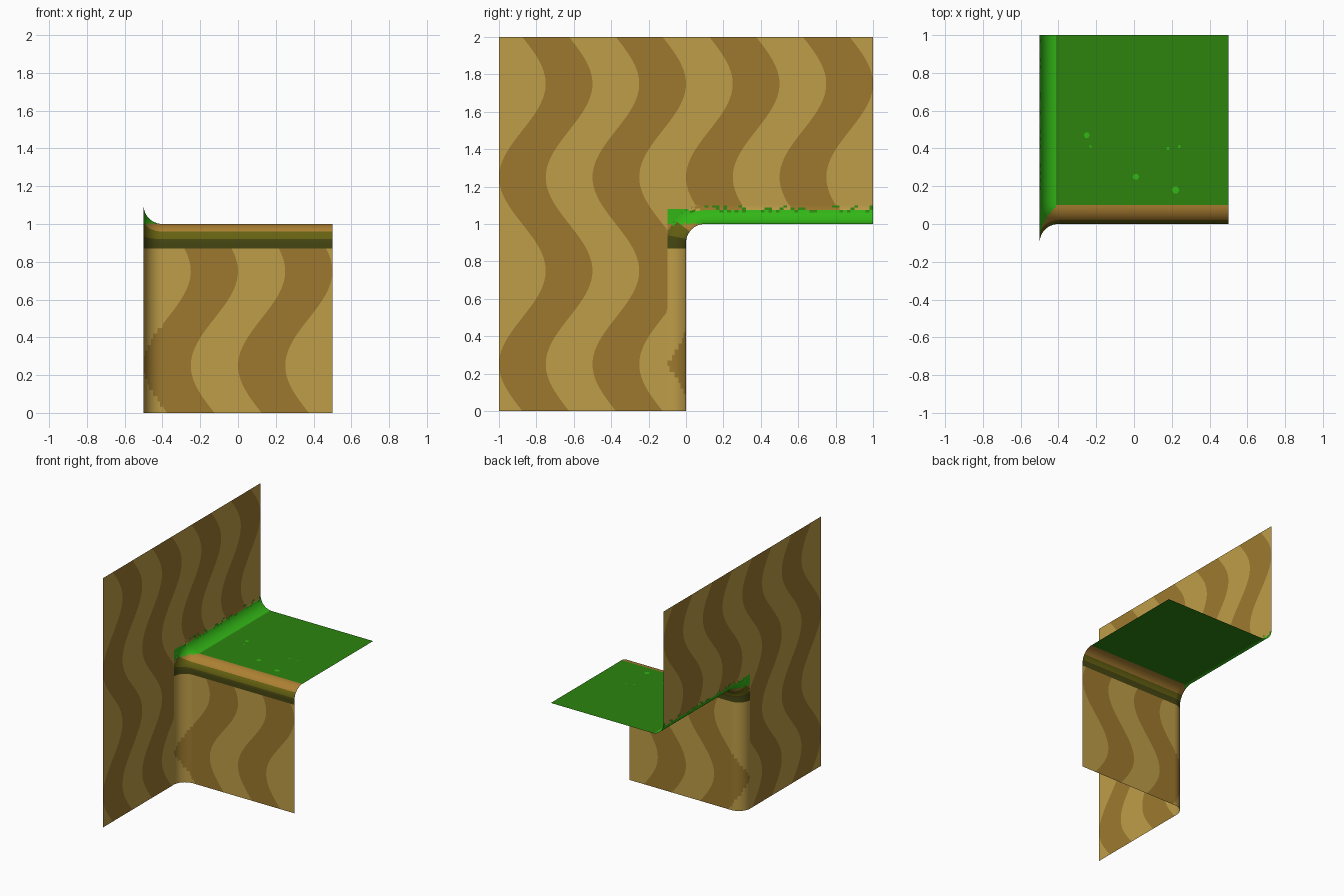
import bpy, bmesh, math, random
from mathutils import Vector

if "Cube" in bpy.data.objects:
    bpy.data.objects.remove(bpy.data.objects["Cube"])

random.seed(4)
R = 0.1  # radius of every rounded edge


def lin(c):
    c /= 255
    return c / 12.92 if c < 0.04045 else ((c + 0.055) / 1.055) ** 2.4


COLOURS = [("light_earth", (190, 157, 72)), ("dark_earth", (157, 121, 46)),
           ("grass", (45, 132, 15)), ("bright_grass", (50, 182, 22)),
           ("olive_moss", (102, 98, 18)), ("dark_moss", (70, 70, 18)),
           ("lip_earth", (172, 128, 50))]
MATS = []
for mat_name, rgb in COLOURS:
    m = bpy.data.materials.new(mat_name)
    m.diffuse_color = (*[lin(c) for c in rgb], 1)
    m.use_nodes = True
    m.node_tree.nodes["Principled BSDF"].inputs["Base Color"].default_value = m.diffuse_color
    MATS.append(m)
LIGHT, DARK, GRASS, BRIGHT, OLIVE, MOSS, LIP = range(7)


def finish(name, bm):
    bmesh.ops.remove_doubles(bm, verts=bm.verts, dist=1e-5)
    me = bpy.data.meshes.new(name)
    bm.to_mesh(me)
    bm.free()
    for m in MATS:
        me.materials.append(m)
    ob = bpy.data.objects.new(name, me)
    bpy.context.collection.objects.link(ob)
    return ob


def quad(bm, pts, mat):
    uniq = []
    for p in pts:
        if all((Vector(p) - Vector(q)).length > 1e-4 for q in uniq):
            uniq.append(p)
    if len(uniq) > 2:
        f = bm.faces.new([bm.verts.new(p) for p in uniq])
        f.material_index = mat


def edge_u(k, z):
    """Wavy border number k between earth stripes."""
    return -1.375 + 0.25 * k - 0.125 * math.sin(2 * math.pi * z)


def striped(bm, lo, hi, z0, z1, place):
    """Flat panel cut along the wavy stripe borders."""
    n = max(1, round((z1 - z0) * 40))
    for r in range(n):
        za, zb = z0 + (z1 - z0) * r / n, z0 + (z1 - z0) * (r + 1) / n
        for k in range(-1, 12):
            a, b, c, d = [min(max(u, lo), hi) for u in
                          (edge_u(k, za), edge_u(k + 1, za), edge_u(k + 1, zb), edge_u(k, zb))]
            if max(b - a, c - d) > 1e-4:
                quad(bm, [place(a, za), place(b, za), place(c, zb), place(d, zb)],
                     DARK if k % 2 == 0 else LIGHT)


# side wall: tall panel in front, upper panel behind, small corner piece by the lip
def on_wall(u, z):
    return (-0.5, u, z)


bm = bmesh.new()
striped(bm, -1, -R, 0, 1 + R, on_wall)
striped(bm, -1, 1, 1 + R, 2, on_wall)
for i in range(20):
    za, zb = 0.9 + 0.01 * i, 0.91 + 0.01 * i
    ya, yb = [R - math.sqrt(max(0, 4 * R * R - (z - 0.9) ** 2)) for z in (za, zb)]
    mat = OLIVE if za < 0.965 else LIP if za < 0.995 else BRIGHT if za < 1.075 else LIGHT
    quad(bm, [on_wall(-R, za), on_wall(ya, za), on_wall(yb, zb), on_wall(-R, zb)], mat)
finish("side_wall", bm)

# front cliff face with its dark moss line
bm = bmesh.new()
striped(bm, -0.4, 0.5, 0, 0.87, lambda u, z: (u, 0, z))
quad(bm, [(-0.4, 0, 0.87), (0.5, 0, 0.87), (0.5, 0, 0.9), (-0.4, 0, 0.9)], MOSS)
finish("front_cliff", bm)

# grass floor
bm = bmesh.new()
quad(bm, [(-0.4, R, 1), (0.5, R, 1), (0.5, 1, 1), (-0.4, 1, 1)], GRASS)
finish("grass_floor", bm)

# small bright tufts painted on the floor
bm = bmesh.new()
for x, y, r in [(-0.25, 0.47, 0.016), (-0.23, 0.41, 0.007), (0.01, 0.25, 0.018),
                (0.22, 0.18, 0.02), (0.18, 0.4, 0.009), (0.24, 0.41, 0.008)]:
    ring = [bm.verts.new((x + r * math.cos(i * math.pi / 3), y + r * math.sin(i * math.pi / 3), 1.002))
            for i in range(6)]
    bm.faces.new(ring).material_index = BRIGHT
finish("grass_spots", bm)

# rounded edges: concave fillet beside the wall swept up, over the lip and back
section = []  # (x, distance off the cliff surface)
for i in range(13):
    a = math.radians(7.5 * i)
    section.append((-0.4 - R * math.cos(a), R - R * math.sin(a)))
section.append((0.5, 0))
path = [("up", 0.87 * i / 29) for i in range(30)]
path += [("arc", math.radians(b)) for b in (0, 6, 11.5, 20, 28, 37, 46, 55, 64, 74, 82, 90)]
path += [("back", R + 0.9 * i / 45) for i in range(1, 46)]


def swept(step, sec):
    kind, t = step
    x, d = sec
    if kind == "up":
        return Vector((x, -d, t))
    if kind == "back":
        return Vector((x, t, 1 + d))
    return Vector((x, R - (R + d) * math.cos(t), 0.9 + (R + d) * math.sin(t)))


def edge_colour(p, kind, t0):
    earth = DARK if math.floor((p.y + 1.375 + 0.125 * math.sin(2 * math.pi * p.z)) / 0.25) % 2 == 0 else LIGHT
    if kind == "up":  # vertical fillet
        return DARK if math.floor((p.x + 1.375 + 0.125 * math.sin(2 * math.pi * p.z)) / 0.25) % 2 == 0 else LIGHT
    if p.z > 1.001:  # grass climbing the wall
        if p.z > 1.076:
            return earth if random.random() < 0.8 else GRASS
        return random.choice((BRIGHT, BRIGHT, GRASS)) if p.z > 1.065 else BRIGHT
    if kind == "back":
        return GRASS
    b = math.degrees(t0)
    return MOSS if b < 11 else OLIVE if b < 36 else LIP


bm = bmesh.new()
for j in range(len(path) - 1):
    s, e = path[j], path[j + 1]
    for i in range(len(section) - 1):
        if i == 12 and (s[0] == "up" or e[0] == "back"):
            continue  # flat parts are separate panels
        pts = [swept(s, section[i]), swept(s, section[i + 1]),
               swept(e, section[i + 1]), swept(e, section[i])]
        kind = "back" if e[0] == "back" else s[0]
        mat = edge_colour(sum(pts, Vector()) / 4, kind, s[1])
        if s[0] == "up" and e[0] == "arc":
            mat = MOSS
        quad(bm, pts, mat)
ob = finish("rounded_edges", bm)
for poly in ob.data.polygons:
    poly.use_smooth = True
